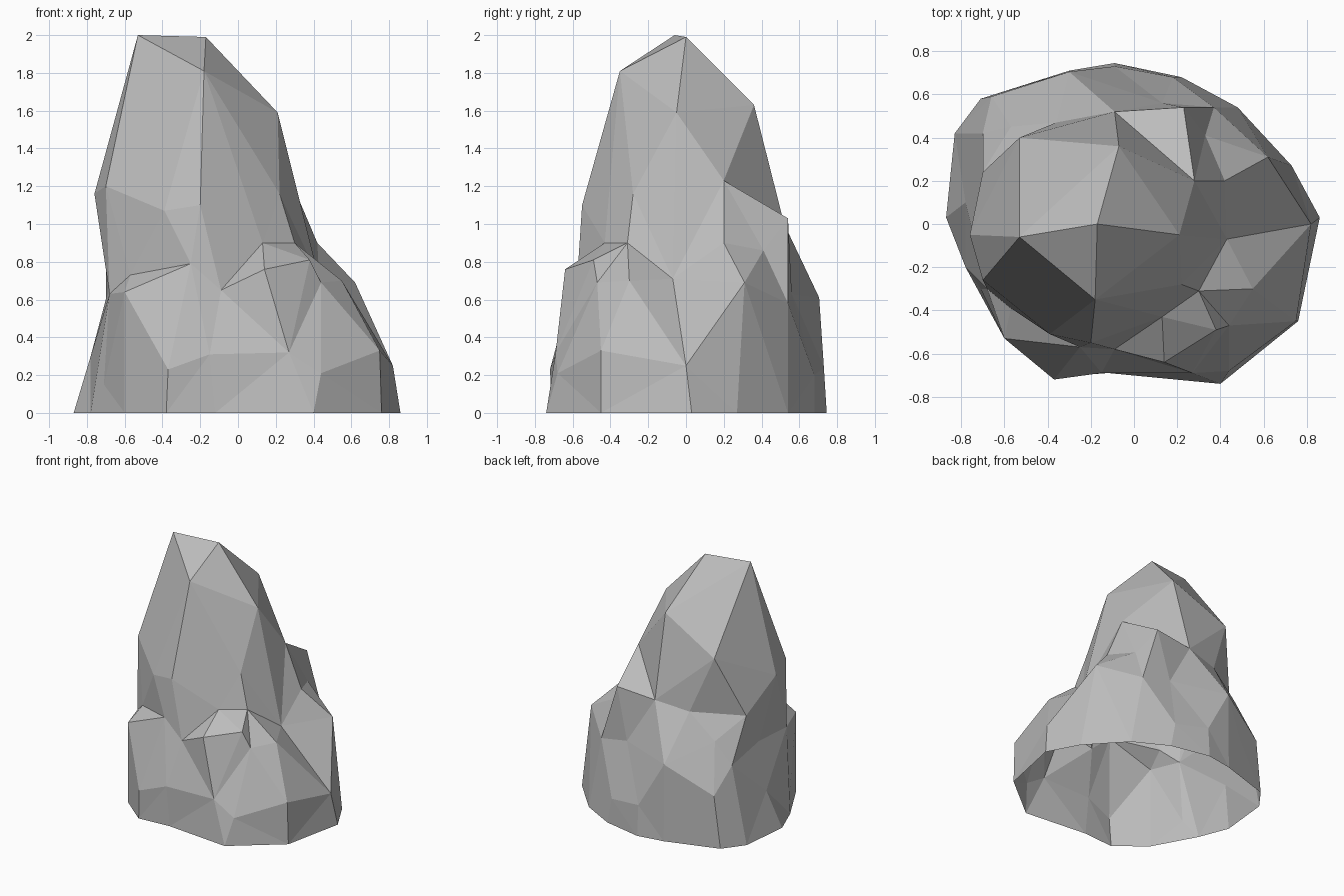
import bpy
import bmesh
import random
from mathutils import Vector

default_cube = bpy.data.objects.get("Cube")
if default_cube:
    bpy.data.objects.remove(default_cube, do_unlink=True)


def make_material(name, colour):
    material = bpy.data.materials.new(name)
    material.use_nodes = True
    material.diffuse_color = colour
    shader = next(n for n in material.node_tree.nodes if n.type == "BSDF_PRINCIPLED")
    shader.inputs["Base Color"].default_value = colour
    shader.inputs["Roughness"].default_value = 0.9
    return material


def arcs_cross(a, b, c, d):
    """Tell whether the great arcs a-b and c-d cross on the sphere."""
    first, second = a.cross(b), c.cross(d)
    return (first.dot(c) * first.dot(d) < 0
            and second.dot(a) * second.dot(b) < 0
            and (a + b).dot(c + d) > 0)


def force_crease(mesh, start, end, rng):
    """Rotate facet edges on the sphere until start and end share an edge."""
    for attempt in range(60):
        if any(e.other_vert(start) is end for e in start.link_edges):
            return
        blocking = []
        for edge in mesh.edges:
            v, w = edge.verts
            if {v, w} & {start, end} or len(edge.link_faces) != 2:
                continue
            if not arcs_cross(start.co, end.co, v.co, w.co):
                continue
            tips = [next(t for t in f.verts if t not in (v, w)) for f in edge.link_faces]
            if arcs_cross(tips[0].co, tips[1].co, v.co, w.co):
                blocking.append(edge)
        if not blocking:
            return
        bmesh.utils.edge_rotate(rng.choice(blocking), False)


def skin_around(core, corners, creases, squash):
    """Stretch a faceted skin over corner points that surround a core point.

    The corners are projected onto a sphere around the core, where a convex
    hull finds the neighbouring facets and the creases are laid in. The
    corners are then pulled back into place, keeping hollows and ledges.
    """
    mesh = bmesh.new()
    verts = {}
    for corner in corners:
        direction = Vector(corner) - core
        direction.z *= squash
        verts[corner] = mesh.verts.new(direction.normalized())
    bmesh.ops.convex_hull(mesh, input=list(mesh.verts), use_existing_faces=False)
    bmesh.ops.triangulate(mesh, faces=list(mesh.faces))
    rng = random.Random(1)
    for line in creases:
        for start, end in zip(line, line[1:]):
            force_crease(mesh, verts[start], verts[end], rng)
    for corner, vert in verts.items():
        vert.co = corner
    return mesh


def open_underside(mesh):
    """Remove every facet that lies flat on the ground."""
    flat = [f for f in mesh.faces if all(v.co.z < 0.01 for v in f.verts)]
    bmesh.ops.delete(mesh, geom=flat, context="FACES")
    stray = [v for v in mesh.verts if not v.link_faces]
    bmesh.ops.delete(mesh, geom=stray, context="VERTS")


# Footprint outline on the ground
footprint = [
    (-.87, .03), (-.83, .42), (-.71, .58), (-.3, .71), (-.09, .745),
    (.22, .68), (.48, .54), (.73, .27), (.86, .03), (.76, -.45),
    (.4, -.74), (-.12, -.69), (-.38, -.71), (-.6, -.53), (-.78, -.2),
]

# Bulging skirt just above the ground
skirt_front = (-.37, -.72, .23)
skirt_slot = (.27, -.69, .32)
skirt_corner = (.75, -.45, .33)
skirt_side = (.82, 0, .25)
skirt = [
    skirt_front, skirt_slot, skirt_corner, skirt_side,
    (-.15, -.69, .31), (.44, -.68, .21), (.18, .68, .2), (-.09, .73, .24),
    (-.45, .66, .31), (-.66, .59, .41), (-.78, .1, .3), (-.71, -.3, .15),
]

# Front shoulders: a shelf on one side, a split block on the other
shelf_corner = (-.6, -.53, .64)
shelf_end = (-.25, -.57, .79)
shelf_back = (-.57, -.39, .73)
shelf_side = (-.68, -.3, .63)
valley = (-.09, -.58, .65)
block_nose = (.14, -.64, .76)
block_top = (.13, -.43, .9)
block_peak = (.3, -.31, .9)
block_edge = (.38, -.49, .81)
block_notch = (.44, -.47, .69)
block_side = (.55, -.3, .7)
hollow = (.43, -.07, .71)
shoulders = [
    shelf_corner, shelf_end, shelf_back, shelf_side, valley, block_nose,
    block_top, block_peak, block_edge, block_notch, block_side, hollow,
]

# Rear flank and the ledge that overhangs it
flank_outer = (.62, .31, .69)
flank_top = (.33, .41, .86)
under_ledge = (.13, .56, .63)
flank_back = (-.3, .705, .61)
flank_bend = (-.57, .45, .77)
ledge_root = (.42, .2, .9)
ledge_tip = (.23, .54, 1.03)
ledge_end = (-.09, .52, 1)
ledge_mid = (-.36, .47, .96)
ledge_side = (-.7, .24, .93)
rear = [
    flank_outer, flank_top, under_ledge, flank_back, flank_bend, ledge_root,
    ledge_tip, ledge_end, ledge_mid, ledge_side,
    (.37, .54, .58), (-.7, .42, .6), (-.68, .05, .65),
]

# Leaning spire with a slanted tip
spire_foot = (-.2, -.55, 1.1)
spire_chin = (-.39, -.51, 1.07)
spire_side = (-.7, -.26, 1.2)
spire_bulge = (-.76, -.05, 1.16)
spire_hip = (.28, .2, 1.23)
spire_back = (-.53, .4, 1.4)
spire_neck = (-.07, .36, 1.63)
spire_flank = (.21, -.05, 1.59)
spire_brow = (-.18, -.35, 1.81)
tip_high = (-.53, -.06, 2)
tip_low = (-.17, 0, 1.99)
spire = [
    spire_foot, spire_chin, spire_side, spire_bulge, spire_hip, spire_back,
    spire_neck, spire_flank, spire_brow, tip_high, tip_low, (.22, -.28, 1.16),
]

# Ridges and valleys that must run along facet edges
creases = [
    (spire_brow, spire_foot, valley, block_top, block_peak, block_edge, block_nose),
    (block_top, block_nose, skirt_slot),
    (block_peak, block_notch, block_edge),
    (block_peak, block_side, hollow, block_peak),
    (skirt_corner, block_side, skirt_side, hollow, ledge_root),
    (skirt_side, flank_outer, ledge_root, flank_top, flank_outer),
    (shelf_end, shelf_corner, shelf_back, shelf_end, valley),
    (shelf_corner, skirt_front),
    (shelf_side, shelf_back, spire_side, spire_bulge),
    (shelf_back, spire_chin, shelf_end, spire_foot),
    (spire_hip, ledge_end, ledge_tip, spire_hip, ledge_root),
    (ledge_tip, flank_top),
    (spire_neck, ledge_end, spire_back, ledge_mid, ledge_side, spire_bulge),
    (ledge_side, spire_back, spire_bulge),
    (ledge_tip, under_ledge, ledge_end, flank_back, flank_bend, ledge_side),
    (flank_back, ledge_mid, flank_bend),
    (spire_back, spire_neck, tip_low, tip_high),
]

# Join the sections into one faceted, hollow boulder
core = Vector((-.07, 0, .5))
corners = [(x, y, 0) for x, y in footprint] + skirt + shoulders + rear + spire
corners.append((core.x, core.y, 0))

boulder_mesh = skin_around(core, corners, creases, squash=0.6)
open_underside(boulder_mesh)
bmesh.ops.recalc_face_normals(boulder_mesh, faces=list(boulder_mesh.faces))

data = bpy.data.meshes.new("rock_spire")
boulder_mesh.to_mesh(data)
boulder_mesh.free()
data.materials.append(make_material("stone grey", (0.5, 0.5, 0.5, 1.0)))
rock = bpy.data.objects.new("rock_spire", data)
bpy.context.scene.collection.objects.link(rock)
